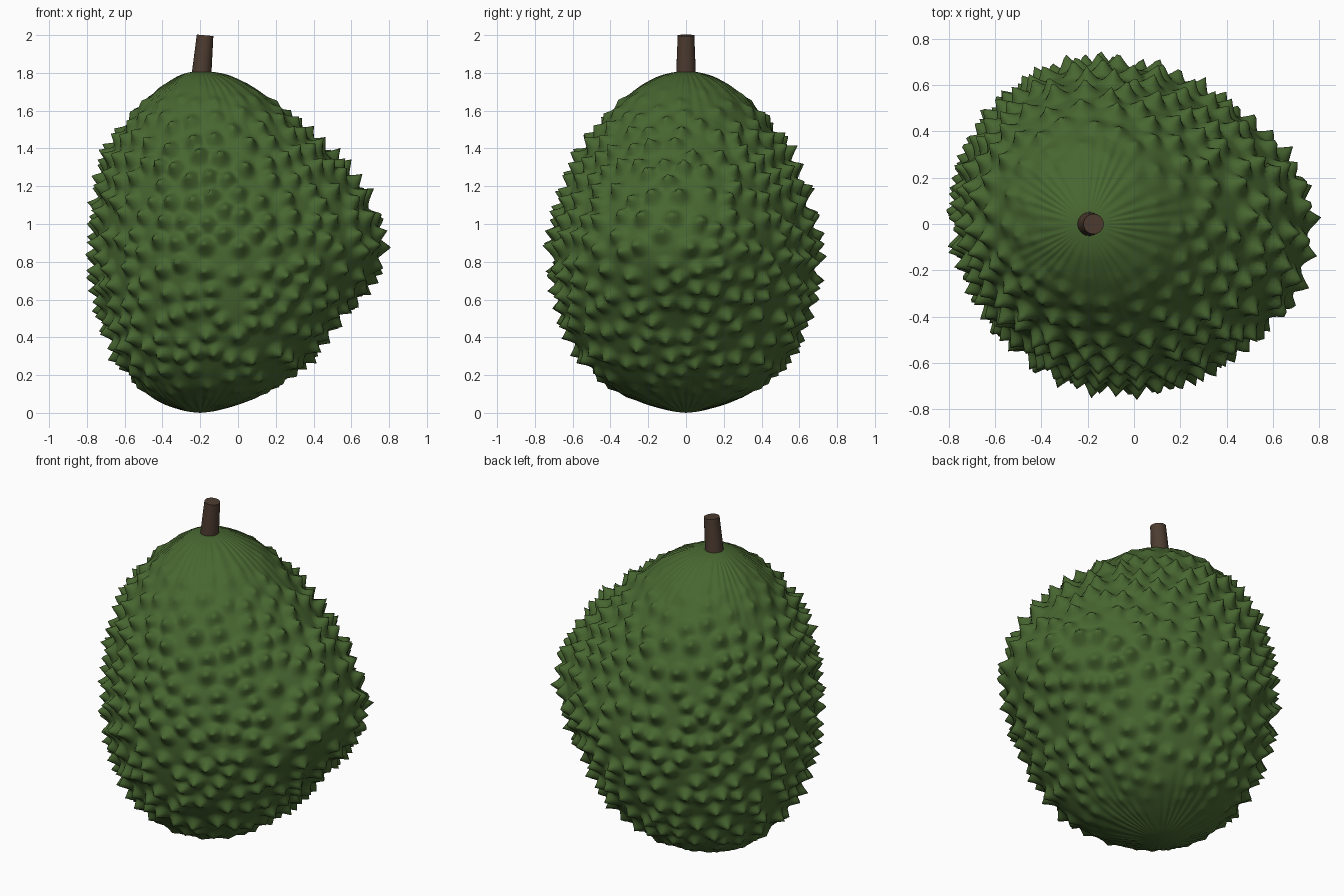
import bpy, bmesh, math, random
from mathutils import Vector, Matrix
from mathutils.kdtree import KDTree

random.seed(7)
if "Cube" in bpy.data.objects:
    bpy.data.objects.remove(bpy.data.objects["Cube"])

AXIS_X = -0.2
SIDES, STEPS = 280, 14
TRIES, SPACING = 5000, .09


def material(name, rgb):
    mat = bpy.data.materials.new(name)
    mat.use_nodes = True
    mat.diffuse_color = (*rgb, 1)
    bsdf = mat.node_tree.nodes["Principled BSDF"]
    bsdf.inputs["Base Color"].default_value = (*rgb, 1)
    bsdf.inputs["Roughness"].default_value = 0.7
    return mat


def finish(bm, name, mat):
    mesh = bpy.data.meshes.new(name)
    bm.to_mesh(mesh)
    bm.free()
    mesh.materials.append(mat)
    obj = bpy.data.objects.new(name, mesh)
    bpy.context.collection.objects.link(obj)
    return obj


def smoothstep(a, b, x):
    t = min(max((x - a) / (b - a), 0), 1)
    return t * t * (3 - 2 * t)


# Skin profile: height, then radius towards the flat side, the front and the bulge
PROFILE = [Vector(row) for row in (
    (0, 0, 0, 0), (.015, .1, .1, .1), (.07, .235, .265, .265), (.15, .325, .4, .4),
    (.3, .425, .525, .56), (.5, .5, .62, .72), (.7, .54, .665, .88),
    (.85, .545, .675, .945), (1, .54, .655, .925), (1.2, .515, .6, .82),
    (1.4, .455, .515, .64), (1.6, .335, .38, .435), (1.7, .235, .275, .315),
    (1.77, .14, .165, .19), (1.8, .07, .08, .1), (1.81, 0, 0, 0))]


def spline(points, steps):
    """Catmull-Rom samples through the rows."""
    out = []
    last = len(points) - 1
    for i in range(last):
        a, b, c, d = (points[min(max(k, 0), last)] for k in range(i - 1, i + 3))
        for j in range(steps):
            t = j / steps
            out.append(b + (c - a) * t / 2 + (a * 2 - b * 5 + c * 4 - d) * t * t / 2
                       + (b * 3 - a - c * 3 + d) * t ** 3 / 2)
    return out


def skin_point(row, angle):
    z, flat, front, bulge = row
    c = math.cos(angle)
    lean = front - flat
    r = front + lean * c + (bulge - front - lean) * max(c, 0) ** 6
    r *= 1 - .034 * math.sin(2 * angle)
    return Vector((AXIS_X + r * c, r * math.sin(angle), z))


# Fruit body: smooth skin first
rows = spline(PROFILE, STEPS)[1:]
bm = bmesh.new()
rings = [[bm.verts.new(skin_point(row, math.tau * i / SIDES)) for i in range(SIDES)]
         for row in rows]
bottom = bm.verts.new((AXIS_X, 0, 0))
top = bm.verts.new((AXIS_X, 0, PROFILE[-1][0]))
for i in range(SIDES):
    j = (i + 1) % SIDES
    bm.faces.new((bottom, rings[0][j], rings[0][i]))
    bm.faces.new((top, rings[-1][i], rings[-1][j]))
    for low, high in zip(rings, rings[1:]):
        bm.faces.new((low[i], low[j], high[j], high[i]))
bm.normal_update()

# Thorn centres are scattered irregularly, never too close together
centres = []
for _ in range(TRIES):
    height = random.uniform(.04, 1.74)
    row = min(rows, key=lambda r: abs(r[0] - height))
    spot = skin_point(row, random.uniform(0, math.tau))
    if all((spot - other).length > SPACING for other in centres):
        centres.append(spot)
tree = KDTree(len(centres))
for k, spot in enumerate(centres):
    tree.insert(spot, k)
tree.balance()
sizes = [random.uniform(.8, 1.1) for _ in centres]

# Pull the skin out into thorns, fading to faint radial ribs at the poles
moves = []
for v in bm.verts:
    co, k, dist = tree.find(v.co)
    fade = smoothstep(.02, .35, co.z) * (1 - smoothstep(1.35, 1.78, co.z))
    thorn = .072 * sizes[k] * fade * max(1 - dist / .066, 0) ** 1.6
    angle = math.atan2(v.co.y, v.co.x - AXIS_X)
    near_pole = smoothstep(.06, .2, math.hypot(v.co.x - AXIS_X, v.co.y)) * (1 - fade)
    rib = .002 * near_pole * math.sin(angle * 36 + 3 * math.sin(angle * 5))
    moves.append((v, v.normal * (thorn + rib) + Vector((0, 0, .15 * thorn))))
for v, move in moves:
    v.co += move
for f in bm.faces:
    f.smooth = True
finish(bm, "fruit_body", material("leaf green", (.064, .133, .03)))

# Stem: a short tapered stub that leans towards the bulge
bm = bmesh.new()
bmesh.ops.create_cone(bm, cap_ends=True, segments=24, radius1=.053, radius2=.044,
                      depth=.23, matrix=Matrix.Translation((0, 0, .115)))
lean = Matrix.Translation((AXIS_X + .005, 0, 1.77)) @ Matrix.Rotation(.09, 4, "Y")
bmesh.ops.transform(bm, matrix=lean, verts=bm.verts)
for f in bm.faces:
    f.smooth = len(f.verts) == 4
finish(bm, "stem", material("bark brown", (.075, .045, .03)))
